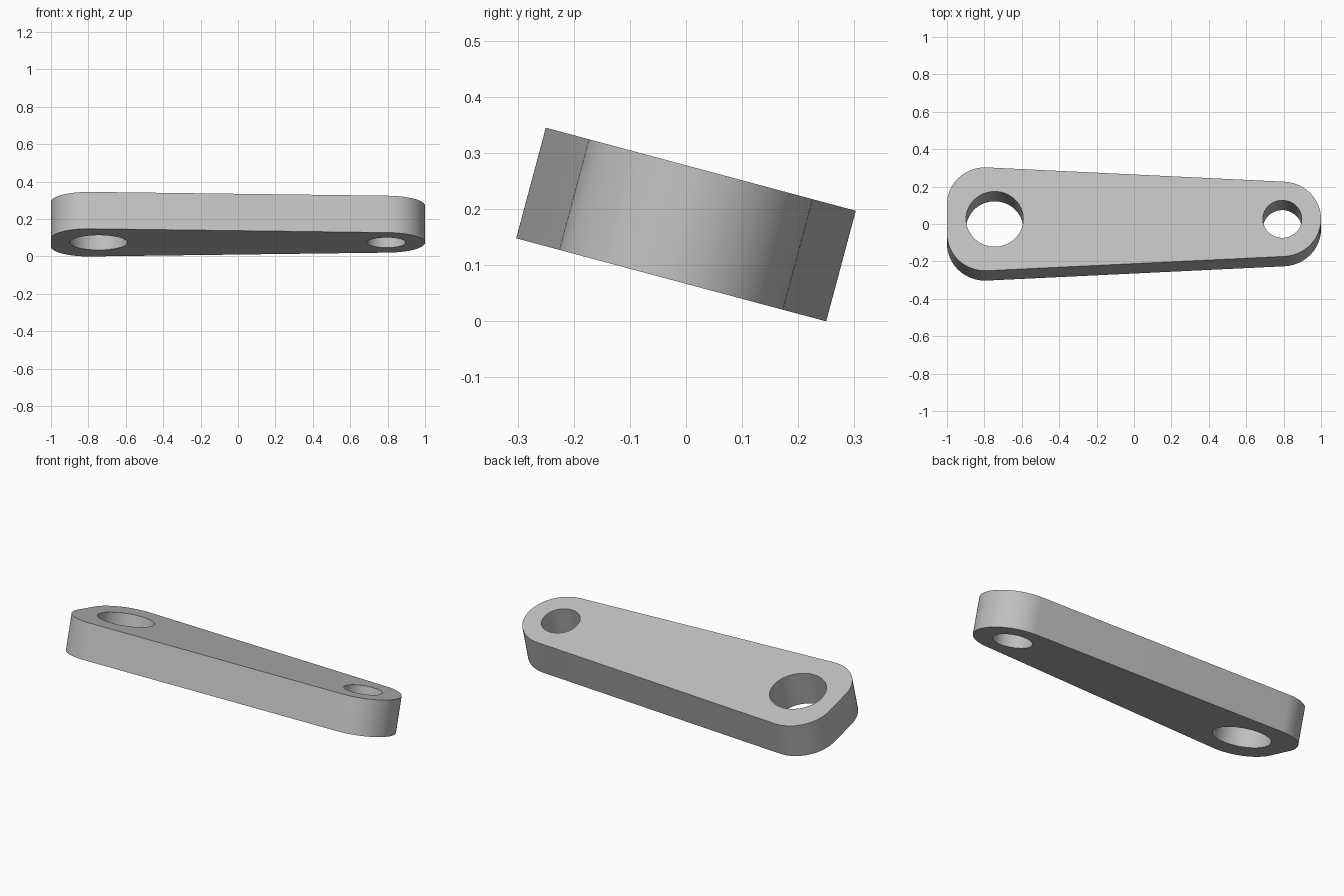
import bpy, bmesh, math
from mathutils import Matrix

cube = bpy.data.objects.get("Cube")
if cube:
    bpy.data.objects.remove(cube, do_unlink=True)

TILT = math.radians(-15)
THICK = 0.204
WIDE = 0.286          # half width at the large end
CORNER = 0.205        # corner radius of the large end
TIP = 0.207           # radius of the small end
HOLES = [(-0.745, 0.153), (0.793, 0.104)]

grey = bpy.data.materials.new("light grey")
grey.use_nodes = True
colour = (0.53, 0.53, 0.53, 1)
grey.diffuse_color = colour
grey.node_tree.nodes["Principled BSDF"].inputs["Base Color"].default_value = colour


def arc(cx, cy, r, start, end, steps):
    angles = [start + (end - start) * i / steps for i in range(steps + 1)]
    return [(cx + r * math.cos(a), cy + r * math.sin(a)) for a in angles]


def prism(name, outline, height):
    bm = bmesh.new()
    face = bm.faces.new([bm.verts.new((x, y, -height / 2)) for x, y in outline])
    top = bmesh.ops.extrude_face_region(bm, geom=[face])["geom"]
    verts = [v for v in top if isinstance(v, bmesh.types.BMVert)]
    bmesh.ops.translate(bm, vec=(0, 0, height), verts=verts)
    bmesh.ops.recalc_face_normals(bm, faces=bm.faces)
    mesh = bpy.data.meshes.new(name)
    bm.to_mesh(mesh)
    bm.free()
    mesh.materials.append(grey)
    obj = bpy.data.objects.new(name, mesh)
    bpy.context.collection.objects.link(obj)
    return obj


# Tapered plate: round small end, squarer large end with rounded corners
lean = math.asin((WIDE - TIP) / (2 - CORNER - TIP))
side = math.pi / 2 - lean
cx, cy = -1 + CORNER, WIDE - CORNER
outline = arc(1 - TIP, 0, TIP, -side, side, 48)
outline += arc(cx, cy, CORNER, side, math.pi, 24)
outline += arc(cx, -cy, CORNER, math.pi, 2 * math.pi - side, 24)
arm = prism("link_arm", outline, THICK)

# Pin holes through both ends
cutters = []
for x, r in HOLES:
    cutter = prism("hole_cutter", arc(x, 0, r, 0, 2 * math.pi, 64)[:-1], THICK * 2)
    cutter.hide_render = True
    cutters.append(cutter)
    mod = arm.modifiers.new("pin_hole", "BOOLEAN")
    mod.operation = "DIFFERENCE"
    mod.solver = "EXACT"
    mod.object = cutter

bpy.ops.object.select_all(action="DESELECT")
arm.select_set(True)
bpy.context.view_layer.objects.active = arm
for mod in list(arm.modifiers):
    bpy.ops.object.modifier_apply(modifier=mod.name)
for cutter in cutters:
    bpy.data.objects.remove(cutter, do_unlink=True)
bpy.ops.object.shade_smooth_by_angle(angle=math.radians(30))

# Tilt the arm about its length and rest it on the ground
lift = WIDE * math.sin(-TILT) + THICK / 2 * math.cos(TILT)
arm.matrix_world = Matrix.Translation((0, 0, lift)) @ Matrix.Rotation(TILT, 4, "X")
